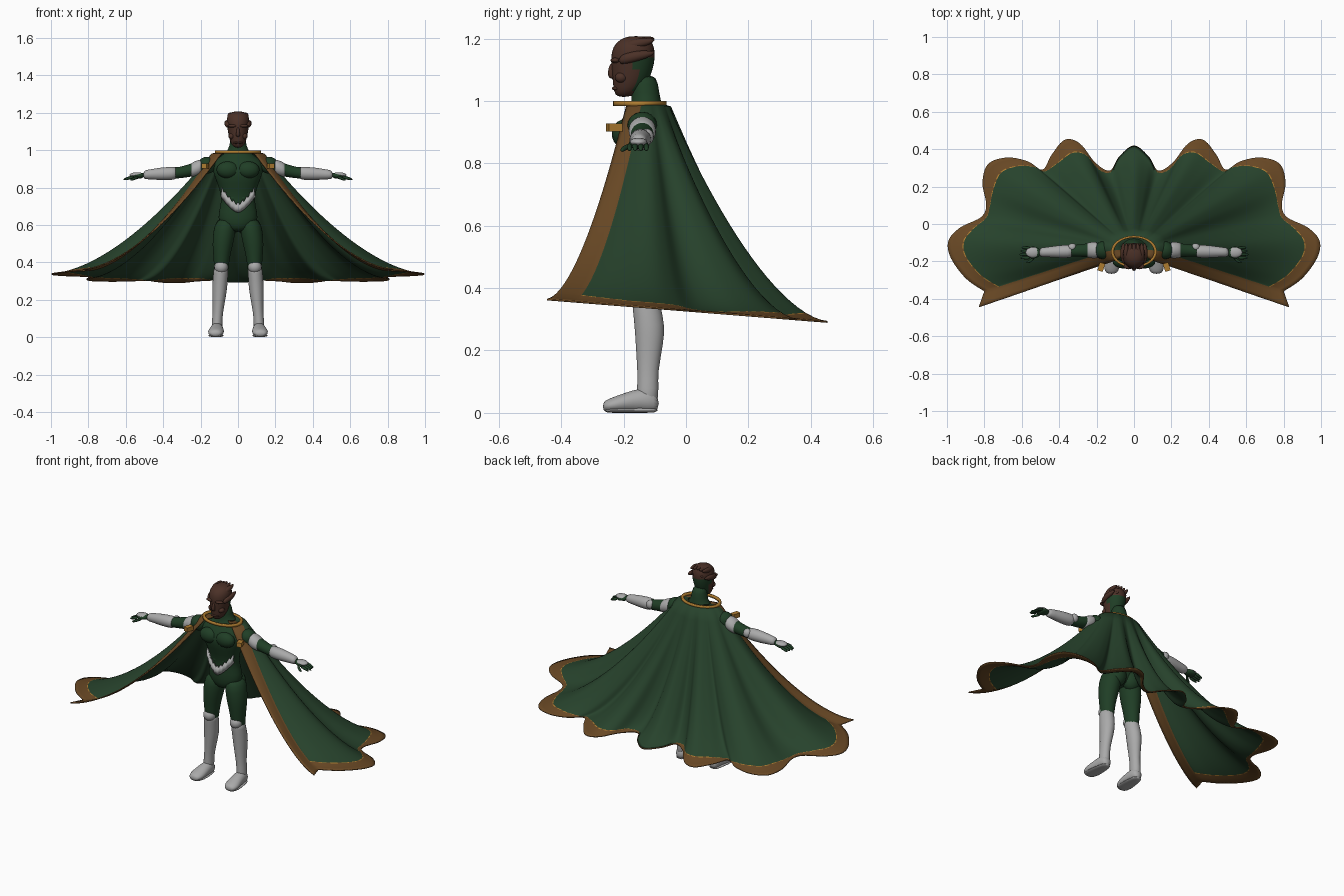
import bpy, bmesh, math
from mathutils import Vector, Matrix

cube = bpy.data.objects.get("Cube")
if cube:
    bpy.data.objects.remove(cube, do_unlink=True)


def material(name, r, g, b):
    m = bpy.data.materials.new(name)
    m.use_nodes = True
    m.diffuse_color = (r, g, b, 1)
    shader = next(n for n in m.node_tree.nodes if n.type == 'BSDF_PRINCIPLED')
    shader.inputs["Base Color"].default_value = (r, g, b, 1)
    shader.inputs["Roughness"].default_value = 0.7
    return m


CLOTH = material("dark green cloth", .02, .055, .025)
SUIT = material("deep green suit", .014, .048, .019)
BORDER = material("brown border", .14, .065, .018)
GOLD = material("gold", .42, .2, .03)
SILVER = material("silver grey", .4, .4, .4)
MASK = material("dark brown mask", .07, .03, .02)


def finish(name, bm, mats, mirror=False, subdiv=0, thickness=0):
    """Turn a bmesh into a smooth object with the usual modifiers."""
    bmesh.ops.recalc_face_normals(bm, faces=bm.faces[:])
    for f in bm.faces:
        f.smooth = True
    mesh = bpy.data.meshes.new(name)
    bm.to_mesh(mesh)
    bm.free()
    for m in mats:
        mesh.materials.append(m)
    ob = bpy.data.objects.new(name, mesh)
    bpy.context.collection.objects.link(ob)
    if mirror:
        mod = ob.modifiers.new("mirror", 'MIRROR')
        mod.use_clip = True
    if thickness:
        mod = ob.modifiers.new("thickness", 'SOLIDIFY')
        mod.thickness = thickness
        mod.offset = 0
    if subdiv:
        mod = ob.modifiers.new("smooth", 'SUBSURF')
        mod.levels = mod.render_levels = subdiv
    return ob


def add_loft(bm, rings, axis, n=16):
    """Skin elliptical rings (centre x, y, z, radius, radius) set square to an axis."""
    loops = []
    for x, y, z, a, b in rings:
        loop = []
        for k in range(n):
            c = a * math.cos(math.tau * k / n)
            s = b * math.sin(math.tau * k / n)
            off = {'x': (0, c, s), 'y': (c, 0, s), 'z': (c, s, 0)}[axis]
            loop.append(bm.verts.new(Vector((x, y, z)) + Vector(off)))
        loops.append(loop)
    for p, q in zip(loops, loops[1:]):
        for k in range(n):
            j = (k + 1) % n
            bm.faces.new((p[k], p[j], q[j], q[k]))
    bm.faces.new(loops[0])
    bm.faces.new(loops[-1])


def loft(name, mat, rings, axis='z', mirror=True):
    bm = bmesh.new()
    add_loft(bm, rings, axis)
    return finish(name, bm, [mat], mirror, 1)


def blobs(name, mat, items, mirror=True):
    """Ellipsoids given as (location, radii)."""
    bm = bmesh.new()
    for loc, size in items:
        place = Matrix.Translation(loc) @ Matrix.Diagonal((*size, 1))
        bmesh.ops.create_uvsphere(bm, u_segments=16, v_segments=10, radius=1, matrix=place)
    return finish(name, bm, [mat], mirror)


def catmull(a, b, c, d, t):
    return (b * 2 + (c - a) * t + (a * 2 - b * 5 + c * 4 - d) * t * t
            + (b * 3 - a - c * 3 + d) * t ** 3) / 2


# Cape: scalloped hem as (x, y, border width), from the front corner to the back centre
hem = [Vector(p) for p in (
    (.83, -.445, .12), (.8, -.36, .12), (.9, -.29, .11), (.98, -.18, .1), (.992, -.09, .1),
    (.93, -.02, .09), (.82, .035, .04), (.79, .1, .03), (.81, .22, .09), (.78, .32, .11),
    (.68, .355, .11), (.57, .335, .08), (.49, .29, .03), (.44, .37, .1), (.37, .45, .14),
    (.29, .43, .13), (.21, .33, .1), (.13, .285, .03), (.08, .36, .006), (0, .42, .006))]
last = len(hem) - 1
columns = [(-50 + 40 * k / 4, hem[0].lerp(hem[1], k / 4)) for k in range(4)]
for i in range(1, last):
    after = hem[i + 2] if i + 2 <= last else Vector((-hem[i].x, *hem[i].yz))
    before = hem[i - 1] if i > 1 else hem[i]
    for k in range(6):
        angle = -10 + 100 * (i - 1 + k / 6) / (last - 1)
        columns.append((angle, catmull(before, hem[i], hem[i + 1], after, k / 6)))
columns.append((90, hem[last]))

bm = bmesh.new()
grid = []
ROWS = 18
for angle, edge in columns:
    a = math.radians(angle)
    top = Vector((.14 * math.cos(a), -.13 + .08 * math.sin(a), .98))
    low = Vector((edge.x, edge.y, .328 - .08 * edge.y))
    w = max(edge.z, .005)
    column = [bm.verts.new((top.x * .5, -.13 + (top.y + .13) * .5, .992))]
    steps = [(1 - w) * i / ROWS for i in range(ROWS + 1)]
    steps += [1 - w * f for f in (.93, .6, .3, 0)]
    for r in steps:
        p = top.lerp(low, r)
        p.z = top.z + (low.z - top.z) * (1 - (1 - r) ** 1.65)
        column.append(bm.verts.new(p))
    grid.append(column)
for c, (p, q) in enumerate(zip(grid, grid[1:])):
    for r in range(len(p) - 1):
        f = bm.faces.new((p[r], q[r], q[r + 1], p[r + 1]))
        if c < 4 or r > ROWS + 1:
            f.material_index = 1
        elif r == ROWS + 1:
            f.material_index = 2 if c % 3 else 1
finish("cape", bm, [CLOTH, BORDER, GOLD], True, 0, .006)

# Collar ring and cape clasps
bm = bmesh.new()
add = [(.115 * math.cos(t), -.148 + .08 * math.sin(t)) for t in
       (math.tau * k / 40 for k in range(40))]
loops = [[bm.verts.new((x * (1 + .07 * u), -.148 + (y + .148) * (1 + .07 * u), .991 + .008 * v))
          for u, v in ((-1, -1), (1, -1), (1, 1), (-1, 1))] for x, y in add]
for k, p in enumerate(loops):
    q = loops[(k + 1) % len(loops)]
    for j in range(4):
        bm.faces.new((p[j], p[j - 1], q[j - 1], q[j]))
finish("collar", bm, [GOLD])
bm = bmesh.new()
bmesh.ops.create_cube(bm, size=1, matrix=Matrix.Translation((.175, -.23, .915))
                      @ Matrix.Rotation(.3, 4, 'Z') @ Matrix.Diagonal((.03, .045, .026, 1)))
clasps = finish("clasps", bm, [GOLD], True)
for f in clasps.data.polygons:
    f.use_smooth = False

# Torso and neck with muscle forms
loft("torso", SUIT, [(0, y, z, a, b) for z, y, a, b in (
    (.56, -.12, .045, .05), (.61, -.12, .11, .07), (.67, -.12, .106, .07), (.73, -.125, .088, .06),
    (.79, -.135, .1, .066), (.86, -.143, .128, .085), (.91, -.142, .145, .084),
    (.95, -.135, .125, .068), (.985, -.125, .065, .05), (1.02, -.13, .044, .045),
    (1.09, -.135, .042, .044))], mirror=False)
blobs("chest_muscles", SUIT, [((.055, -.2, .895), (.06, .038, .045)),
                              ((.165, -.14, .92), (.05, .048, .045)),
                              ((.05, -.085, .6), (.055, .048, .06))])
blobs("abdominals", SUIT, [((.024, -.188 + .008 * k, .83 - .042 * k), (.024, .016, .02))
                           for k in range(4)])

# Legs and boots
loft("legs", SUIT, [
    (.062, -.115, .64, .052, .065), (.072, -.12, .57, .062, .07), (.083, -.125, .49, .056, .062),
    (.088, -.127, .42, .042, .047), (.092, -.122, .3, .036, .043)])
loft("boots", SILVER, [
    (.09, -.13, .375, .042, .046), (.092, -.128, .35, .039, .045), (.097, -.116, .28, .042, .05),
    (.1, -.117, .22, .037, .045), (.108, -.123, .13, .027, .033), (.112, -.122, .08, .029, .035),
    (.113, -.125, .02, .03, .036)])
blobs("knee_guards", SILVER, [((.09, -.148, .375), (.036, .034, .035))])
loft("feet", SILVER, [
    (.112, -.086, .03, .024, .028), (.112, -.12, .042, .034, .042), (.114, -.17, .037, .038, .037),
    (.118, -.22, .028, .045, .028), (.12, -.25, .023, .038, .022), (.12, -.267, .02, .022, .014)],
    'y')
loft("soles", SILVER, [(.113, -.087, .009, .028, .009), (.114, -.15, .009, .037, .009),
                       (.118, -.22, .009, .046, .009), (.12, -.264, .009, .028, .009)], 'y')

# Arms, armlets and gauntlets
loft("arms", SUIT, [
    (.14, -.14, .925, .045, .045), (.2, -.14, .908, .04, .04), (.27, -.14, .888, .036, .034),
    (.34, -.145, .875, .029, .029), (.42, -.148, .873, .03, .03), (.52, -.152, .868, .018, .018)],
    'x')
loft("armlets", SILVER, [(.19, -.14, .913, .04, .038), (.205, -.14, .908, .046, .044),
                         (.235, -.14, .898, .044, .042), (.262, -.14, .89, .037, .035)], 'x')
loft("gauntlets", SILVER, [
    (.325, -.145, .878, .033, .033), (.35, -.146, .876, .036, .036), (.41, -.148, .874, .034, .035),
    (.47, -.15, .871, .026, .027), (.51, -.152, .868, .026, .024)], 'x')
blobs("elbow_guards", SILVER, [((.33, -.125, .885), (.024, .022, .026))])

# Hands with fingers, and plates on the backs of the hands
bm = bmesh.new()
add_loft(bm, [(.5, -.152, .867, .02, .015), (.53, -.153, .863, .034, .016),
              (.565, -.153, .857, .035, .013)], 'x')
for k in range(4):
    y = -.181 + .018 * k
    reach = .05 - .006 * abs(k - 1)
    add_loft(bm, [(.555, y, .858, .01, .01), (.56 + reach / 2, y, .852, .0095, .009),
                  (.565 + reach, y, .842, .006, .006)], 'x', 8)
add_loft(bm, [(.53, -.175, .858, .012, .01), (.555, -.2, .848, .01, .009),
              (.578, -.206, .84, .006, .006)], 'x', 8)
finish("hands", bm, [SUIT], True, 1)
blobs("hand_plates", SILVER, [((.54, -.152, .868), (.04, .028, .014))])

# Jagged crescent belt wrapped round the hips
bm = bmesh.new()
rows = []
for k in range(17):
    t = (k - 8) / 8
    x = .088 * t
    y = -.122 - .078 * math.sqrt(1 - (.85 * t) ** 2)
    low = .668 + .085 * abs(t) ** 1.5
    high = low + .035 + (.018 if k % 2 == 0 else 0)
    rows.append([bm.verts.new((x, y + s, z)) for s, z in ((0, low), (-.01, (low + high) / 2), (0, high))])
for p, q in zip(rows, rows[1:]):
    for j in range(2):
        bm.faces.new((p[j], q[j], q[j + 1], p[j + 1]))
finish("belt", bm, [SILVER], False, 0, .012)

# Head: mask on the face and crown, suit at the back
head = loft("head", SUIT, [(0, y, z, a, b) for z, y, a, b in (
    (1.012, -.2, .018, .022), (1.03, -.19, .036, .042), (1.06, -.178, .047, .058),
    (1.1, -.172, .055, .067), (1.14, -.17, .062, .073), (1.175, -.168, .062, .068),
    (1.2, -.163, .046, .048), (1.208, -.16, .015, .018))], mirror=False)
head.data.materials.append(MASK)
for f in head.data.polygons:
    f.material_index = int(f.center.y < -.16 or f.center.z > 1.15)
blobs("brows_and_cheeks", MASK, [((.028, -.226, 1.13), (.028, .016, .009)),
                                 ((.034, -.208, 1.075), (.017, .02, .017)),
                                 ((.008, -.226, 1.04), (.018, .012, .006))])
loft("nose", MASK, [(0, -.235, 1.125, .007, .007), (0, -.242, 1.09, .01, .012),
                    (0, -.236, 1.07, .012, .01)], mirror=False)

# Swept-back crest of hair-like fins
bm = bmesh.new()
for side in (-1, -.5, 0, .5, 1):
    for lift in (0, 1):
        x = side * (.056 - .016 * lift)
        z = 1.135 + .04 * lift - .006 * abs(side)
        add_loft(bm, [(x * .9, -.22 + .015 * lift, z, .013, .018),
                      (x * 1.08, -.165, z + .014, .017, .02),
                      (x * 1.05, -.125, z + .02, .013, .014),
                      (x, -.1, z + .026, .004, .004)], 'y', 8)
finish("crest", bm, [MASK], False, 1)
